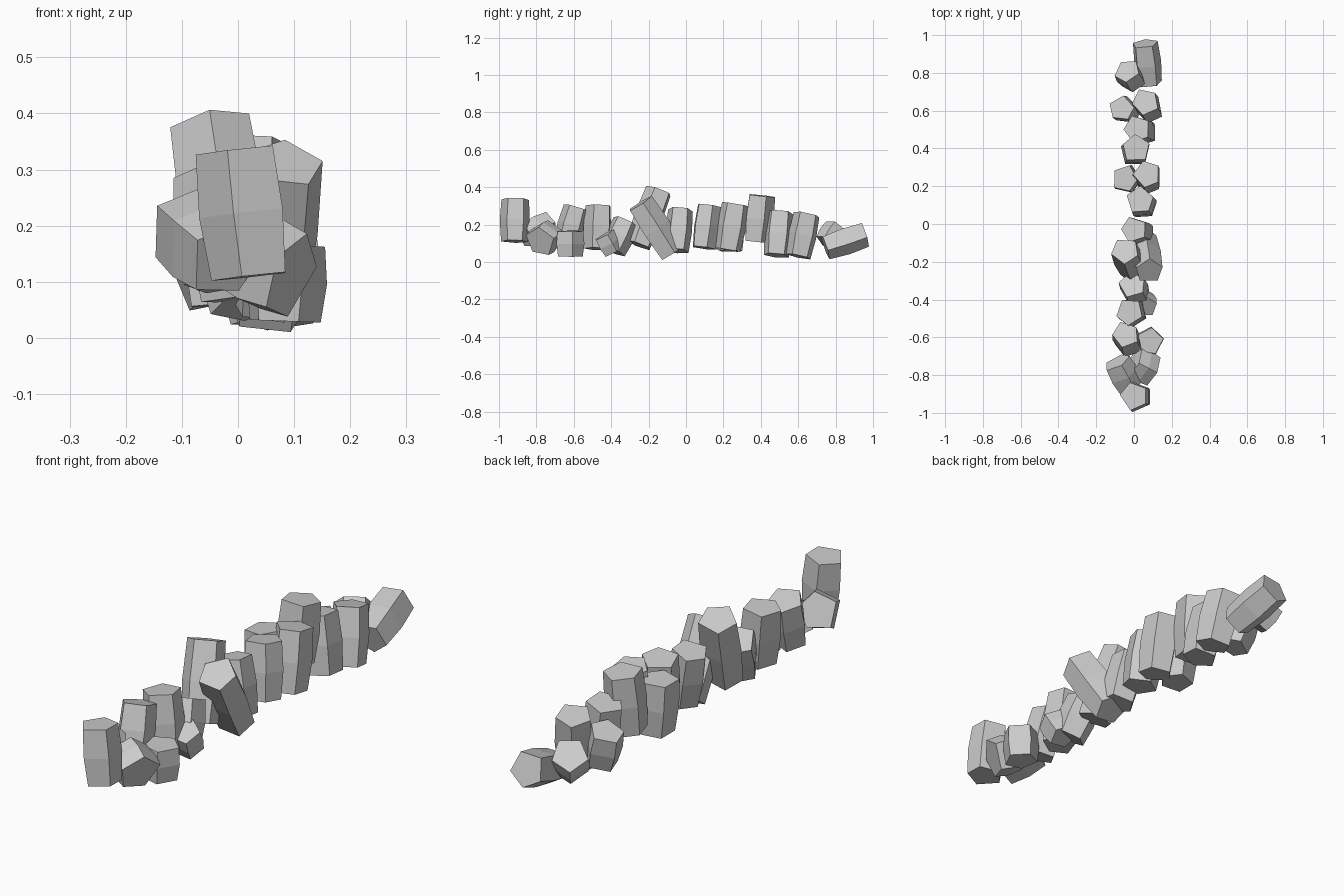
import bpy, bmesh, random
from math import cos, sin, radians
from mathutils import Vector

random.seed(4)

def stone(name, bottom, top, radius=0.08, phase=18):
    """Five-sided stone column with a slightly swollen middle ring."""
    b, t = Vector(bottom), Vector(top)
    axis = t - b
    rot = Vector((0, 0, 1)).rotation_difference(axis)
    spread = [(radians(phase + 72 * i + random.uniform(-5, 5)),
               radius * random.uniform(0.95, 1.05)) for i in range(5)]
    bm = bmesh.new()
    rings = []
    for f, s in ((0, 0.92), (0.5, 1.04), (1, 0.96)):
        c = b + axis * f
        rings.append([bm.verts.new(c + rot @ Vector((r * s * cos(a), r * s * sin(a), 0)))
                      for a, r in spread])
    for lo, hi in zip(rings, rings[1:]):
        for i in range(5):
            j = (i + 1) % 5
            bm.faces.new((lo[i], lo[j], hi[j], hi[i]))
    bm.faces.new(rings[0][::-1])
    bm.faces.new(rings[-1])
    mesh = bpy.data.meshes.new(name)
    bm.to_mesh(mesh)
    bm.free()
    bpy.context.collection.objects.link(bpy.data.objects.new(name, mesh))

# bottom centre, top centre, radius, rotation; listed from front to back
front = [
    ((0.025, -0.915, 0.11), (0.0, -0.91, 0.335), 0.08, 36),
    ((-0.02, -0.86, 0.14), (-0.09, -0.73, 0.2), 0.08, 18),
    ((0.0, -0.73, 0.15), (0.095, -0.78, 0.11), 0.088, 0),
    ((-0.03, -0.64, 0.1), (-0.045, -0.585, 0.29), 0.075, 36),
    ((0.08, -0.62, 0.03), (0.085, -0.62, 0.165), 0.075, 10),
    ((0.0, -0.475, 0.07), (-0.025, -0.465, 0.3), 0.078, 50),
    ((0.045, -0.39, 0.055), (0.06, -0.44, 0.145), 0.065, 20),
]
middle = [
    ((0.02, -0.39, 0.06), (-0.01, -0.32, 0.215), 0.076, 30),
    ((0.0, -0.25, 0.09), (-0.045, -0.14, 0.38), 0.078, 50),
    ((0.05, -0.08, 0.045), (0.08, -0.25, 0.31), 0.08, 18),
    ((0.045, -0.05, 0.06), (0.0, -0.03, 0.28), 0.076, 36),
    ((0.05, 0.095, 0.075), (0.03, 0.125, 0.3), 0.077, 18),
    ((0.075, 0.225, 0.065), (0.07, 0.265, 0.31), 0.077, 40),
    ((-0.03, 0.235, 0.06), (-0.05, 0.24, 0.28), 0.075, 0),
]
back = [
    ((0.0, 0.375, 0.11), (0.01, 0.4, 0.355), 0.078, 18),
    ((0.055, 0.485, 0.035), (0.015, 0.505, 0.265), 0.075, 36),
    ((0.085, 0.6, 0.03), (0.06, 0.645, 0.255), 0.077, 40),
    ((-0.025, 0.59, 0.07), (-0.065, 0.61, 0.21), 0.073, 10),
    ((0.0, 0.755, 0.1), (-0.035, 0.81, 0.18), 0.076, 50),
    ((0.08, 0.745, 0.08), (0.055, 0.955, 0.15), 0.075, 18),
]

for group, rows in (("front", front), ("middle", middle), ("back", back)):
    for i, (lo, hi, r, ph) in enumerate(rows, 1):
        stone(f"{group}_stone_{i}", lo, hi, r, ph)
